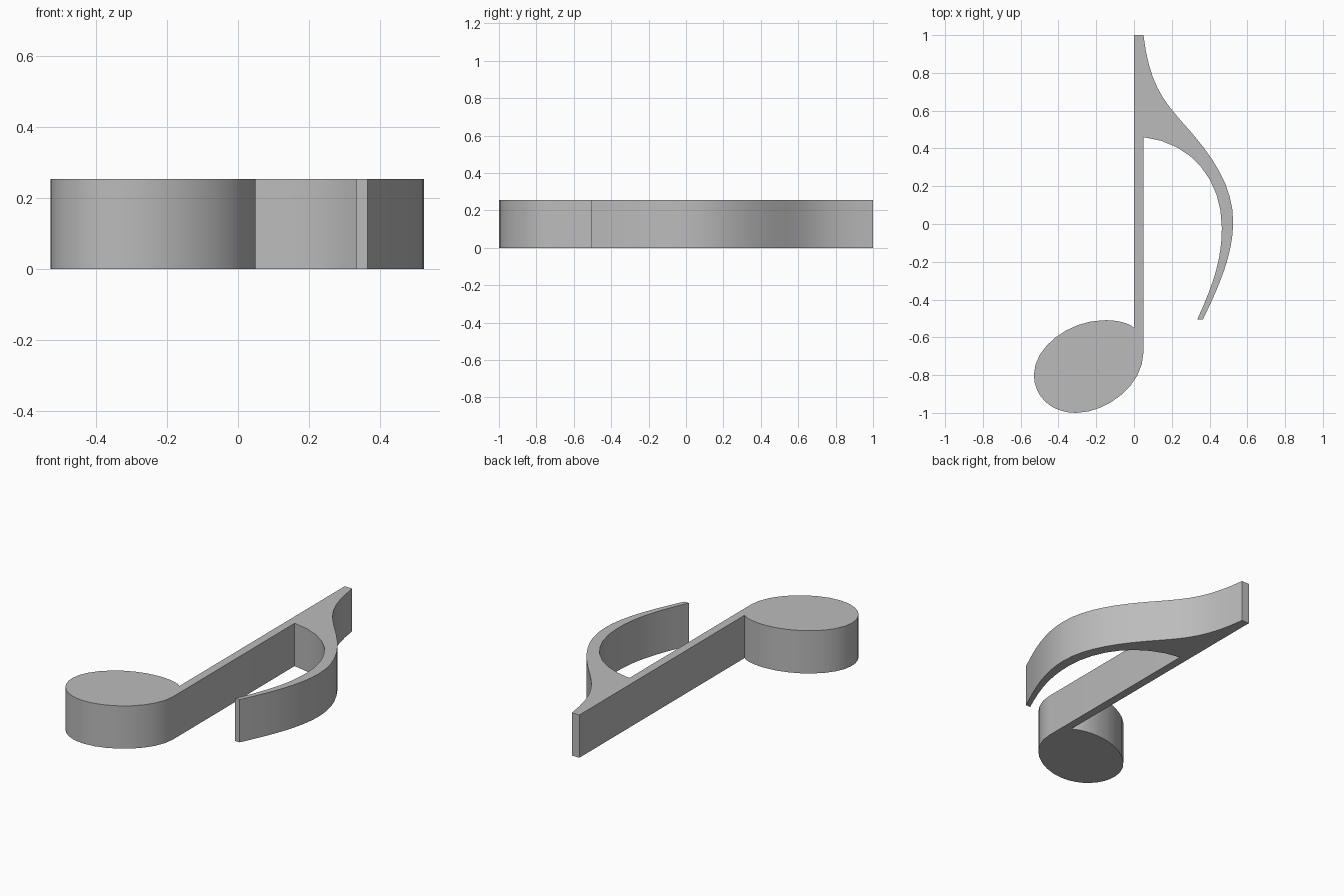
import bpy
import bmesh
import math
from mathutils import Vector
from mathutils.geometry import interpolate_bezier

THICKNESS = 0.254
STEPS = 9

default_cube = bpy.data.objects.get("Cube")
if default_cube:
    bpy.data.objects.remove(default_cube, do_unlink=True)


def make_material(name, colour):
    material = bpy.data.materials.new(name)
    material.use_nodes = True
    material.diffuse_color = colour
    shader = material.node_tree.nodes["Principled BSDF"]
    shader.inputs["Base Color"].default_value = colour
    return material


def trace(start, segments):
    """Follow straight (one point) and curved (two handles, end) segments."""
    outline = [Vector(start).to_3d()]
    for segment in segments:
        points = [Vector(p).to_3d() for p in segment]
        if len(points) == 1:
            outline.append(points[0])
        else:
            curve = interpolate_bezier(outline[-1], *points, STEPS)
            outline.extend(curve[1:])
    return outline


def extrude_outline(name, outline, height, material):
    """Raise a flat outline into a solid with smooth walls and flat caps."""
    bm = bmesh.new()
    base = bm.faces.new([bm.verts.new(p) for p in outline])
    raised = bmesh.ops.extrude_face_region(bm, geom=[base], use_keep_orig=True)
    top = [v for v in raised["geom"] if isinstance(v, bmesh.types.BMVert)]
    bmesh.ops.translate(bm, verts=top, vec=(0, 0, height))
    bmesh.ops.recalc_face_normals(bm, faces=bm.faces)
    mesh = bpy.data.meshes.new(name)
    bm.to_mesh(mesh)
    bm.free()
    mesh.materials.append(material)
    obj = bpy.data.objects.new(name, mesh)
    bpy.context.collection.objects.link(obj)
    bpy.ops.object.select_all(action="DESELECT")
    obj.select_set(True)
    bpy.context.view_layer.objects.active = obj
    bpy.ops.object.shade_smooth_by_angle(angle=math.radians(30))
    return obj


# Flag: outer edge down to the tip, then the inner edge back to the stem
flag = [
    [(0.08, 0.75), (0.15, 0.66), (0.25, 0.545)],
    [(0.42, 0.36), (0.525, 0.2), (0.525, 0.01)],
    [(0.525, -0.16), (0.45, -0.33), (0.365, -0.505)],
    [(0.335, -0.505)],
    [(0.43, -0.3), (0.465, -0.17), (0.465, -0.02)],
    [(0.465, 0.23), (0.31, 0.43), (0.05, 0.46)],
]

# Stem: right side running down to the head
stem = [[(0.05, -0.68)]]

# Head: tilted oval ending at the left side of the stem
head = [
    [(0.05, -0.85), (-0.14, -1), (-0.31, -1)],
    [(-0.44, -1), (-0.53, -0.91), (-0.53, -0.8)],
    [(-0.53, -0.65), (-0.345, -0.515), (-0.17, -0.51)],
    [(-0.1, -0.505), (-0.02, -0.525), (0, -0.55)],
]

grey = make_material("plain grey", (0.5, 0.5, 0.5, 1))
stem_top = [[(0.05, 1)]]
outline = trace((0, 1), stem_top + flag + stem + head)
extrude_outline("eighth_note", outline, THICKNESS, grey)
